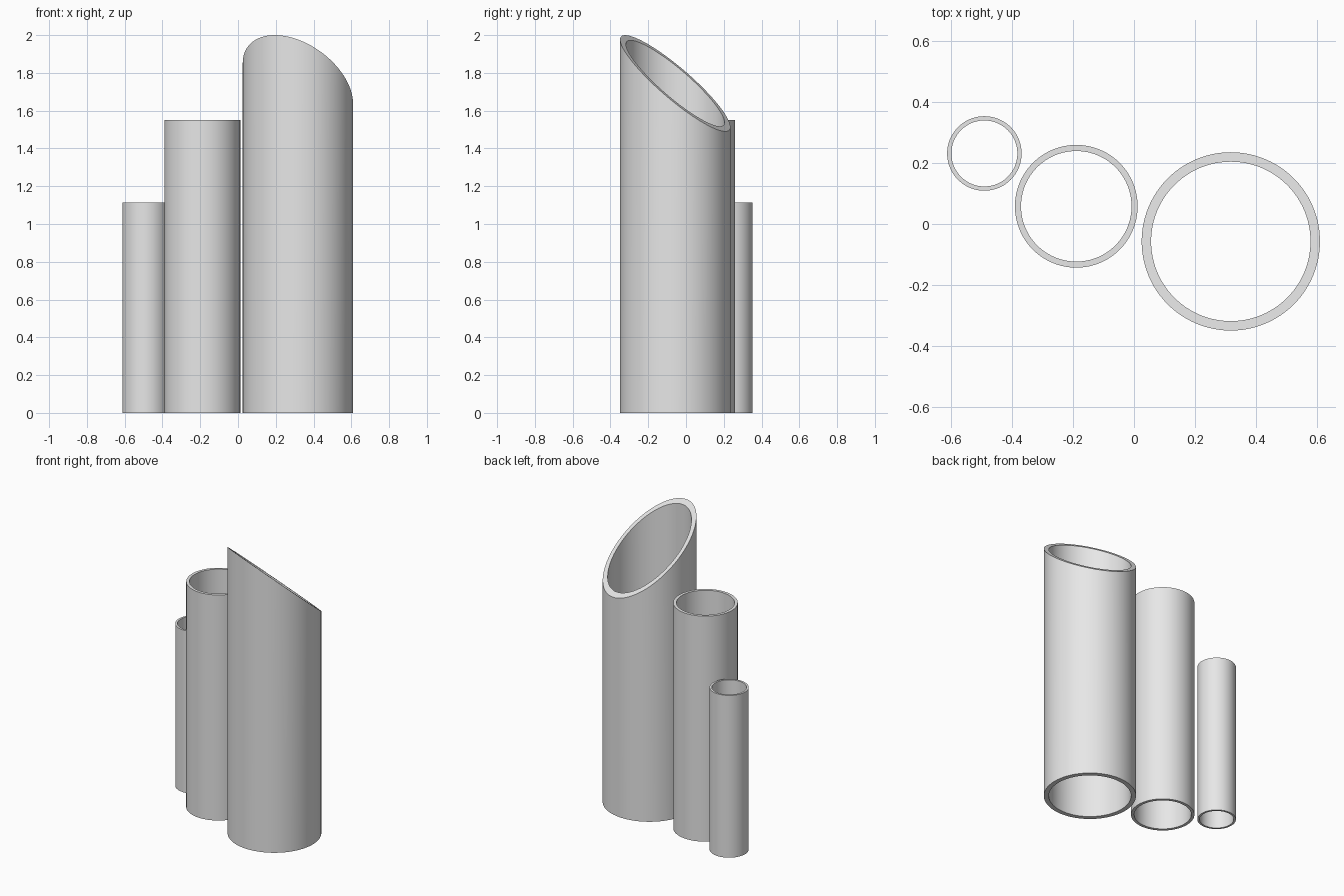
import bpy, math

cube = bpy.data.objects.get("Cube")
if cube:
    bpy.data.objects.remove(cube, do_unlink=True)

# One plain grey for everything
grey = bpy.data.materials.new("light_grey")
grey.use_nodes = True
colour = (0.8, 0.8, 0.8, 1)
grey.diffuse_color = colour
grey.node_tree.nodes["Principled BSDF"].inputs["Base Color"].default_value = colour

SIDES = 96


def tube(name, cx, cy, outer, inner, height, slope=(0, 0)):
    """Open tube; height is at its axis, slope tilts the top cut along x and y."""
    verts, faces = [], []
    for i in range(SIDES):
        a = 2 * math.pi * i / SIDES
        for r, top in ((outer, False), (outer, True), (inner, True), (inner, False)):
            x, y = r * math.cos(a), r * math.sin(a)
            z = height + slope[0] * x + slope[1] * y if top else 0
            verts.append((x, y, z))
        # outer wall, top rim, inner wall, bottom rim
        b, n = 4 * i, 4 * ((i + 1) % SIDES)
        for k in range(4):
            j = (k + 1) % 4
            faces.append((b + k, n + k, n + j, b + j))
    mesh = bpy.data.meshes.new(name)
    mesh.from_pydata(verts, [], faces)
    mesh.materials.append(grey)
    obj = bpy.data.objects.new(name, mesh)
    obj.location = (cx, cy, 0)
    bpy.context.collection.objects.link(obj)
    # smooth walls, sharp rims
    bpy.ops.object.select_all(action="DESELECT")
    obj.select_set(True)
    bpy.context.view_layer.objects.active = obj
    bpy.ops.object.shade_smooth_by_angle(angle=math.radians(25))


tube("small_tube", -0.49, 0.231, 0.122, 0.108, 1.115)
tube("medium_tube", -0.189, 0.058, 0.201, 0.181, 1.55)
tube("large_slanted_tube", 0.317, -0.057, 0.292, 0.261, 1.745, (-0.365, -0.793))
